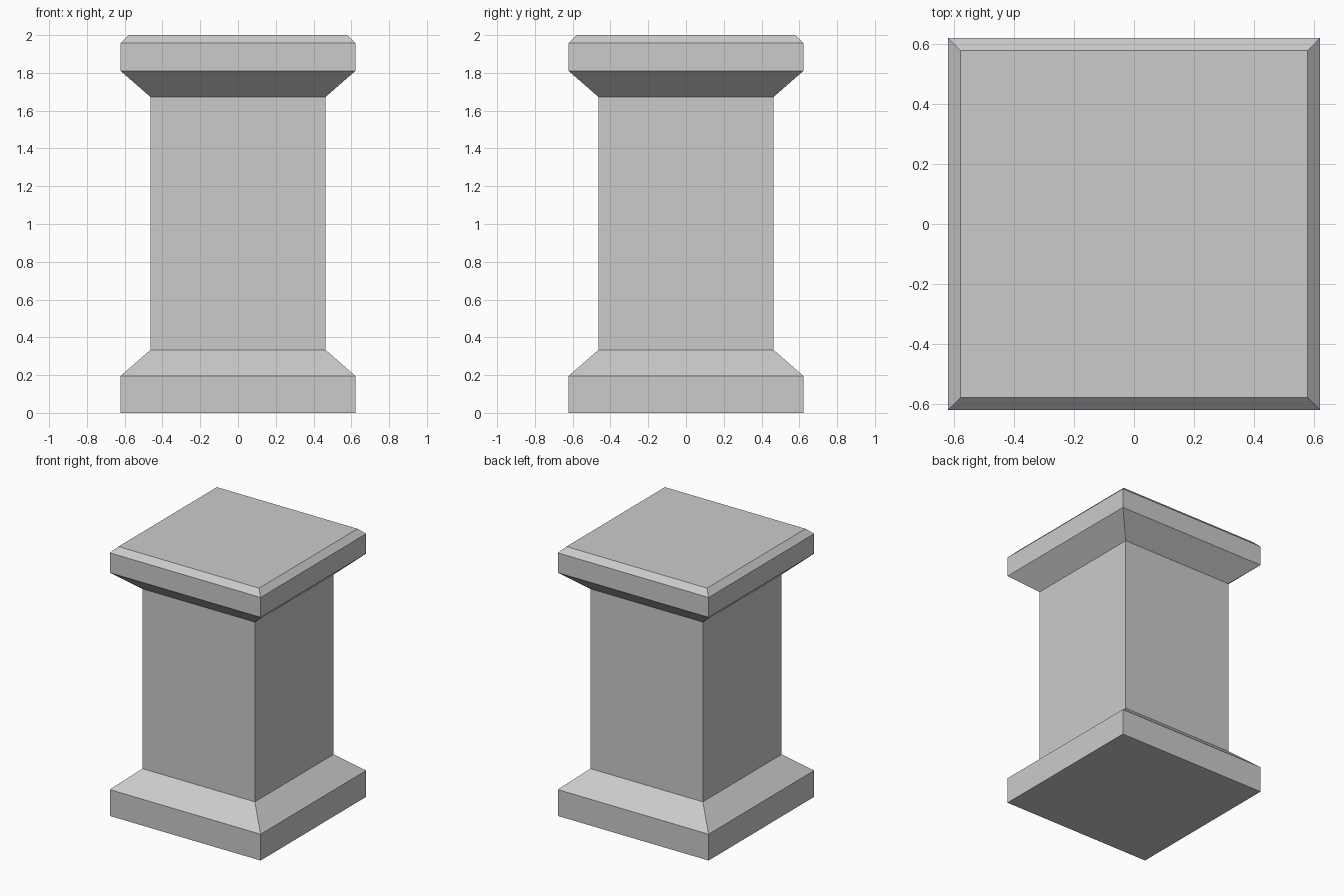
import bpy, bmesh

if "Cube" in bpy.data.objects:
    bpy.data.objects.remove(bpy.data.objects["Cube"])


def square_loft(name, profile, cap_bottom=False, cap_top=False):
    """Stack square rings given as (half_width, z) and skin them with flat quads."""
    bm = bmesh.new()
    rings = [[bm.verts.new((sx * h, sy * h, z))
              for sx, sy in ((-1, -1), (1, -1), (1, 1), (-1, 1))]
             for h, z in profile]
    for low, high in zip(rings, rings[1:]):
        for i in range(4):
            j = (i + 1) % 4
            bm.faces.new((low[i], low[j], high[j], high[i]))
    if cap_bottom:
        bm.faces.new(rings[0][::-1])
    if cap_top:
        bm.faces.new(rings[-1])
    mesh = bpy.data.meshes.new(name)
    bm.to_mesh(mesh)
    bm.free()
    obj = bpy.data.objects.new(name, mesh)
    bpy.context.collection.objects.link(obj)
    return obj


WIDE, SHAFT, TOP = 0.621, 0.463, 0.579

# Plinth block with sloped shoulder
square_loft("base", [(WIDE, 0), (WIDE, 0.196), (SHAFT, 0.334)], cap_bottom=True)

# Straight square shaft
square_loft("shaft", [(SHAFT, 0.334), (SHAFT, 1.672)])

# Flared capital with chamfered top edge
square_loft("capital", [(SHAFT, 1.672), (WIDE, 1.81), (WIDE, 1.958), (TOP, 2.0)],
            cap_top=True)
